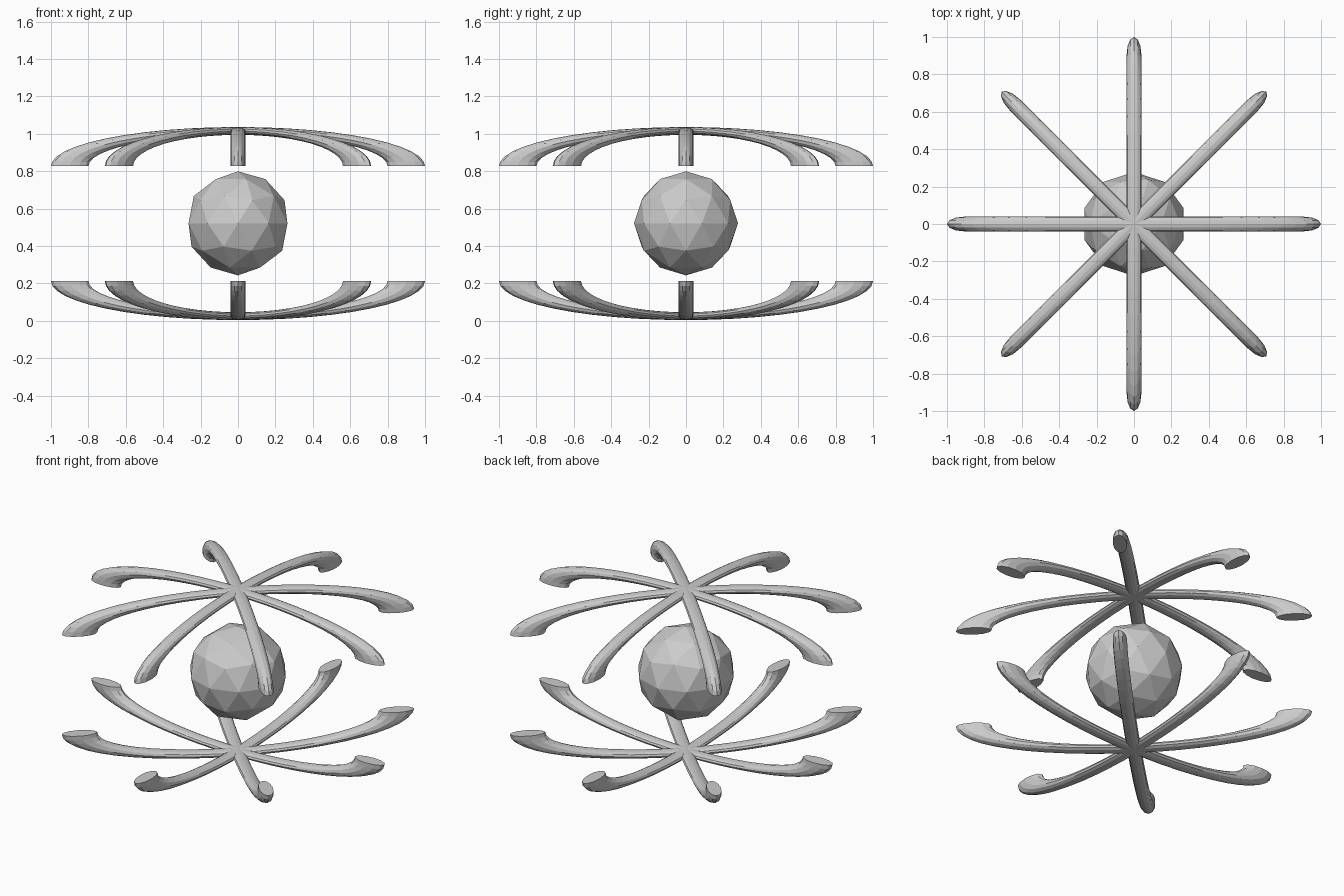
import bpy, bmesh, math
from mathutils import Matrix, Vector

if "Cube" in bpy.data.objects:
    bpy.data.objects.remove(bpy.data.objects["Cube"])

MID_Z = 0.52      # centre height of the whole model
GAP = 0.307       # distance from centre to the cut plane of each cage half
RISE = 0.209      # height of each flattened arch


def flattened_arch(name, angle, side):
    """Half of a squashed ring, cut flat at its widest point."""
    bpy.ops.mesh.primitive_torus_add(major_radius=0.9, minor_radius=0.1,
                                     major_segments=48, minor_segments=12)
    ob = bpy.context.object
    ob.name = name
    bm = bmesh.new()
    bm.from_mesh(ob.data)
    # stand the ring upright, then keep and cap the upper half
    bm.transform(Matrix.Rotation(math.pi / 2, 4, 'X'))
    bmesh.ops.bisect_plane(bm, geom=bm.verts[:] + bm.edges[:] + bm.faces[:],
                           dist=1e-4, plane_co=(0, 0, 0), plane_no=(0, 0, 1),
                           clear_inner=True)
    bmesh.ops.holes_fill(bm, edges=[e for e in bm.edges if e.is_boundary], sides=0)
    # squash, turn, and place above or below the core
    bm.transform(Matrix.Translation(Vector((0, 0, MID_Z + side * GAP)))
                 @ Matrix.Rotation(angle, 4, 'Z')
                 @ Matrix.Diagonal((1, 0.4, RISE * side, 1)))
    bmesh.ops.recalc_face_normals(bm, faces=bm.faces[:])
    bm.to_mesh(ob.data)
    bm.free()
    return ob


# upper and lower cage halves, four crossing arches each
for label, side in (("upper", 1), ("lower", -1)):
    for i in range(4):
        flattened_arch(f"{label}_arch_{i + 1}", i * math.pi / 4, side)

# faceted core
bpy.ops.mesh.primitive_ico_sphere_add(subdivisions=2, radius=0.278,
                                      location=(0, 0, MID_Z + 0.001))
bpy.context.object.name = "core"
